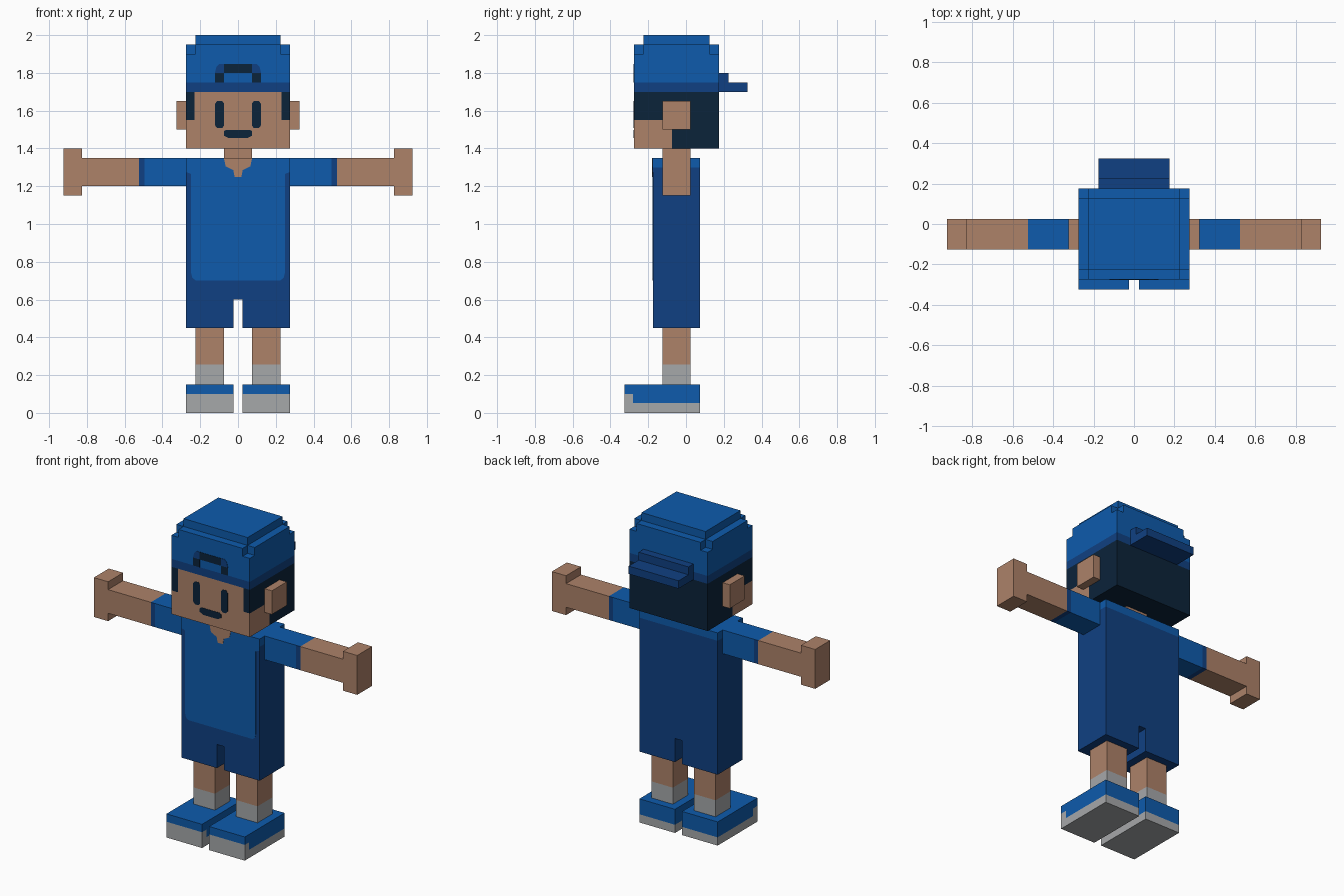
import bpy
import bmesh
from mathutils import Vector

cube = bpy.data.objects.get("Cube")
if cube:
    bpy.data.objects.remove(cube, do_unlink=True)


def linear(v):
    v /= 255
    return v / 12.92 if v <= 0.04045 else ((v + 0.055) / 1.055) ** 2.4


def material(name, r, g, b):
    m = bpy.data.materials.new(name)
    m.use_nodes = True
    col = (linear(r), linear(g), linear(b), 1)
    m.diffuse_color = col
    bsdf = m.node_tree.nodes["Principled BSDF"]
    bsdf.inputs["Base Color"].default_value = col
    bsdf.inputs["Roughness"].default_value = 0.9
    return m


BLUE = material("bright blue", 14, 91, 172)
DARK = material("dark blue", 16, 64, 130)
NAVY = material("navy", 11, 35, 58)
SKIN = material("skin", 173, 130, 105)
GREY = material("light grey", 166, 168, 170)


def prism(name, pts, axis, lo, hi, mats, cuts=(), rule=None):
    """Extrude an outline along y or z, cut it at planes, colour faces by rule."""
    def place(a, b, t):
        return (a, t, b) if axis == "y" else (a, b, t)
    bm = bmesh.new()
    base = bm.faces.new([bm.verts.new(place(a, b, lo)) for a, b in pts])
    grown = bmesh.ops.extrude_face_region(bm, geom=[base])["geom"]
    verts = [v for v in grown if isinstance(v, bmesh.types.BMVert)]
    bmesh.ops.translate(bm, verts=verts, vec=place(0, 0, hi - lo))
    for ax, value in cuts:
        normal = Vector([float(ax == k) for k in "xyz"])
        geom = bm.verts[:] + bm.edges[:] + bm.faces[:]
        bmesh.ops.bisect_plane(bm, geom=geom, plane_co=normal * value, plane_no=normal)
    bmesh.ops.recalc_face_normals(bm, faces=bm.faces[:])
    if rule:
        for f in bm.faces:
            f.material_index = int(rule(f.calc_center_median(), f.normal))
    me = bpy.data.meshes.new(name)
    bm.to_mesh(me)
    bm.free()
    for m in mats:
        me.materials.append(m)
    ob = bpy.data.objects.new(name, me)
    bpy.context.collection.objects.link(ob)
    return ob


def box(name, x, y, z, mats, cuts=(), rule=None):
    pts = [(x[0], y[0]), (x[1], y[0]), (x[1], y[1]), (x[0], y[1])]
    return prism(name, pts, "z", z[0], z[1], mats, cuts, rule)


def mirrored(half):
    """Close a right-half outline with its mirror image."""
    return half + [(-a, b) for a, b in reversed(half)]


def plate(name, pts, y, mat, proud=0.002):
    prism(name, pts, "y", y - proud, y + 0.002, [mat])


LIMB_Y = (-0.125, 0.025)
HEAD_Y = (-0.275, 0.175)
W = 0.275

# Head with hair painted on the sides and back
box("head", (-W, W), HEAD_Y, (1.4, 1.7), [SKIN, NAVY],
    [("x", -0.23), ("x", 0.23), ("y", -0.075), ("z", 1.55)],
    lambda c, n: c.y > -0.075 or (c.z > 1.55 and abs(c.x) > 0.23))
box("neck", (-0.075, 0.075), LIMB_Y, (1.34, 1.4), [SKIN])

# Backwards cap: band, stepped crown and brim
box("cap", (-W, W), HEAD_Y, (1.7, 1.9), [BLUE, DARK], [("z", 1.75)],
    lambda c, n: c.z < 1.75)
crown = mirrored([(0.225, -0.275), (0.225, -0.225), (W, -0.225),
                  (W, 0.125), (0.225, 0.125), (0.225, 0.175)])
prism("cap_crown", crown, "z", 1.9, 1.95, [BLUE])
box("cap_top", (-0.225, 0.225), (-0.225, 0.125), (1.95, 2.0), [BLUE])
step = [(0.175, 1.7), (0.325, 1.7), (0.325, 1.75), (0.225, 1.75), (0.225, 1.8), (0.175, 1.8)]
box("cap_brim", (-0.175, 0.175), (0.175, 0.325), (1.7, 1.75), [DARK])
box("cap_brim_step", (-0.175, 0.175), (0.175, 0.225), (1.75, 1.8), [DARK])

# Strap opening on the cap front
box("cap_opening_top", (-0.075, 0.075), (-0.277, -0.273), (1.8, 1.847), [NAVY])

# Mouth and neckline
plate("mouth", mirrored([(0.05, 1.455), (0.075, 1.468), (0.075, 1.49), (0.065, 1.498)]),
      HEAD_Y[0], NAVY)

# Torso and shorts in one piece with a slot between the legs
torso = mirrored([(0.025, 0.6), (0.025, 0.45), (W, 0.45), (W, 1.35)])
prism("torso", torso, "y", -0.175, 0.075, [DARK, BLUE], [("z", 1.3)],
      lambda c, n: c.z > 1.3)
plate("shirt_front", mirrored([(0.225, 0.702), (0.242, 0.715), (0.248, 0.74),
                               (0.248, 1.265), (W, 1.275), (W, 1.35)]), -0.175, BLUE)
plate("neckline", mirrored([(0.018, 1.25), (0.025, 1.285), (0.065, 1.305),
                            (0.075, 1.35)]), -0.175, SKIN, 0.004)

# Paired parts
for side, s in (("left", 1), ("right", -1)):
    def span(a, b):
        return sorted((s * a, s * b))

    box(side + "_ear", span(W, 0.325), LIMB_Y, (1.5, 1.65), [SKIN])
    a, b, c, d = 0.073, 0.121, 1.507, 1.652
    eye = [(a + 0.012, c), (b - 0.012, c), (b, c + 0.014), (b, d - 0.014),
           (b - 0.012, d), (a + 0.012, d), (a, d - 0.014), (a, c + 0.014)]
    plate(side + "_eye", [(s * x, z) for x, z in eye], HEAD_Y[0], NAVY)
    box(side + "_cap_opening_side", span(0.075, 0.122), (-0.277, -0.273),
        (1.75, 1.8), [NAVY])
    corner = [(0.075, 1.8), (0.122, 1.8), (0.115, 1.83), (0.1, 1.847), (0.075, 1.847)]
    plate(side + "_cap_opening_corner", [(s * x, z) for x, z in corner], HEAD_Y[0], DARK)

    # Sleeve with cuff, bare forearm and hand
    box(side + "_arm", span(W, 0.825), LIMB_Y, (1.2, 1.35), [SKIN, BLUE, DARK],
        [("x", s * 0.495), ("x", s * 0.525)],
        lambda c, n: 0 if abs(c.x) > 0.525 else 2 if abs(c.x) > 0.495 and n.z < 0.5 else 1)
    box(side + "_hand", span(0.825, 0.925), LIMB_Y, (1.15, 1.4), [SKIN])

    # Leg with sock, shoe with sole and toe cap
    box(side + "_leg", span(0.075, 0.225), LIMB_Y, (0.15, 0.45), [SKIN, GREY],
        [("z", 0.255)], lambda c, n: c.z < 0.255)
    box(side + "_shoe", span(0.025, W), (-0.325, 0.075), (0, 0.15), [BLUE, GREY],
        [("y", -0.28), ("z", 0.052), ("z", 0.1)],
        lambda c, n: c.z < 0.052 or (c.z < 0.1 and c.y < -0.28))
